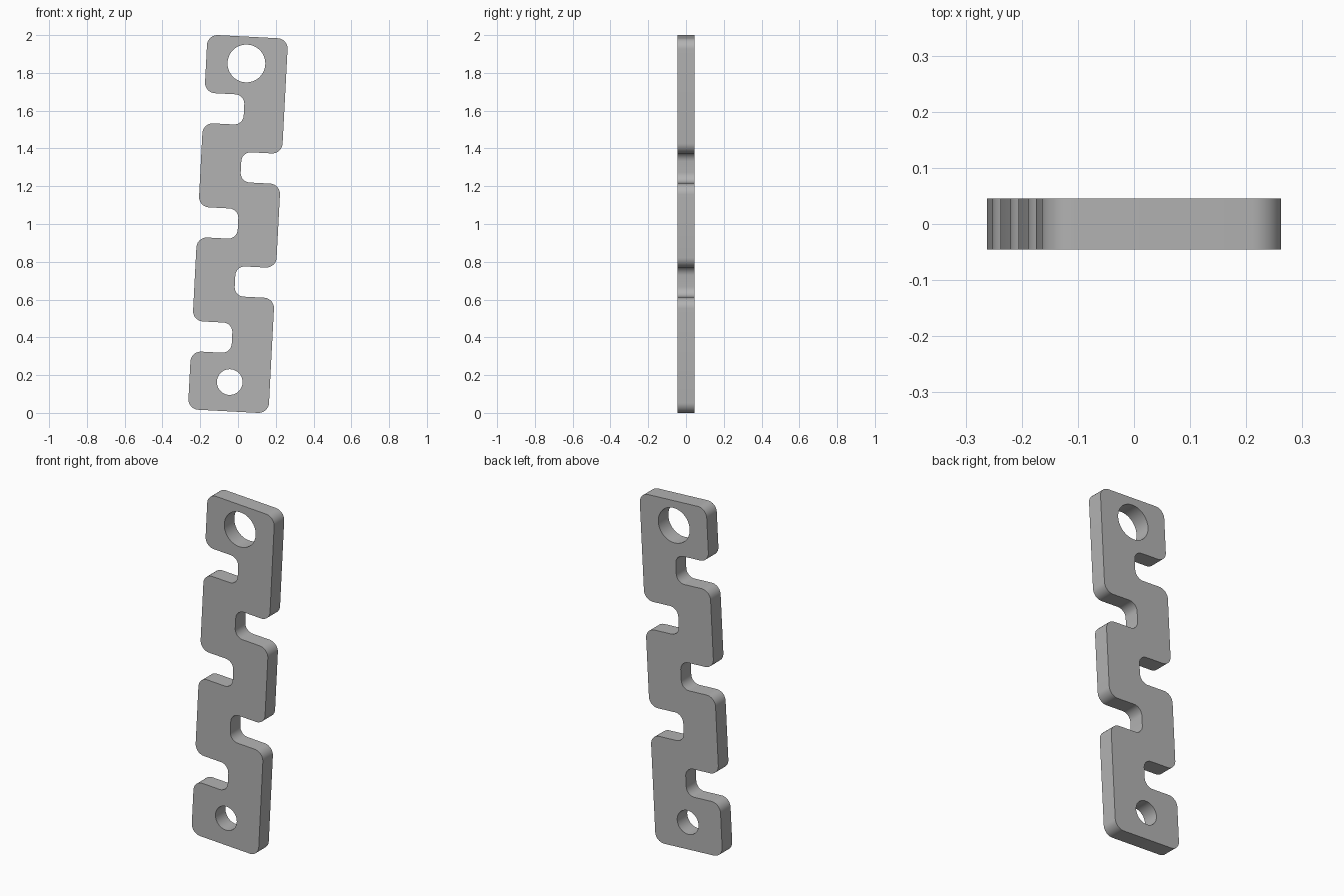
import bpy
import math
from mathutils import Vector

cube = bpy.data.objects.get("Cube")
if cube:
    bpy.data.objects.remove(cube, do_unlink=True)

W, H = 0.2135, 0.993        # half width and half length of the plate
HALF_THICK = 0.0457
NOTCH = 0.08                # half height of a notch
STEP = 0.3025               # distance between successive notches
OUTER_R, INNER_R = 0.055, 0.05
LEAN = math.radians(3)


def rounded(corners, segments=10):
    """Replace every right-angled corner with an arc."""
    points = []
    for i, (x, y) in enumerate(corners):
        p = Vector((x, y))
        to_prev = (Vector(corners[i - 1]) - p).normalized()
        to_next = (Vector(corners[(i + 1) % len(corners)]) - p).normalized()
        r = INNER_R if x == 0 else OUTER_R
        centre = p + r * (to_prev + to_next)
        for k in range(segments + 1):
            t = math.pi / 2 * k / segments
            points.append(centre - r * (math.cos(t) * to_next + math.sin(t) * to_prev))
    return points


def circle(y, r, segments=64):
    return [(r * math.cos(math.tau * k / segments), y + r * math.sin(math.tau * k / segments))
            for k in range(segments)]


def add_loop(curve, points):
    spline = curve.splines.new('POLY')
    spline.points.add(len(points) - 1)
    for sp, p in zip(spline.points, points):
        sp.co = (p[0], p[1], 0, 1)
    spline.use_cyclic_u = True


def notch(side, y, direction):
    """Four corners of a slot cut from one side to the middle."""
    a, b = y - direction * NOTCH, y + direction * NOTCH
    return [(side, a), (0, a), (0, b), (side, b)]


# Outline: up the right-hand edge, down the other
corners = [(W, -H)]
for n in (-1, 1):
    corners += notch(W, n * STEP, 1)
corners += [(W, H), (-W, H)]
for n in (2, 0, -2):
    corners += notch(-W, n * STEP, -1)
corners.append((-W, -H))

# Plate with its two holes
curve = bpy.data.curves.new("notched_plate", 'CURVE')
curve.dimensions = '2D'
curve.fill_mode = 'BOTH'
curve.extrude = HALF_THICK
add_loop(curve, rounded(corners))
add_loop(curve, circle(0.851, 0.1))
add_loop(curve, circle(-0.838, 0.068))

plate = bpy.data.objects.new("notched_plate", curve)
bpy.context.collection.objects.link(plate)
plate.rotation_euler = (math.pi / 2, LEAN, 0)
plate.location = (0, 0, 1)

# Plain grey material
grey = bpy.data.materials.new("plain_grey")
grey.use_nodes = True
colour = (0.45, 0.45, 0.45, 1)
grey.diffuse_color = colour
grey.node_tree.nodes["Principled BSDF"].inputs["Base Color"].default_value = colour
curve.materials.append(grey)

# Turn into a mesh with smooth rounded corners and crisp rims
bpy.ops.object.select_all(action='DESELECT')
plate.select_set(True)
bpy.context.view_layer.objects.active = plate
bpy.ops.object.convert(target='MESH')
bpy.ops.object.shade_smooth_by_angle(angle=math.radians(30))
